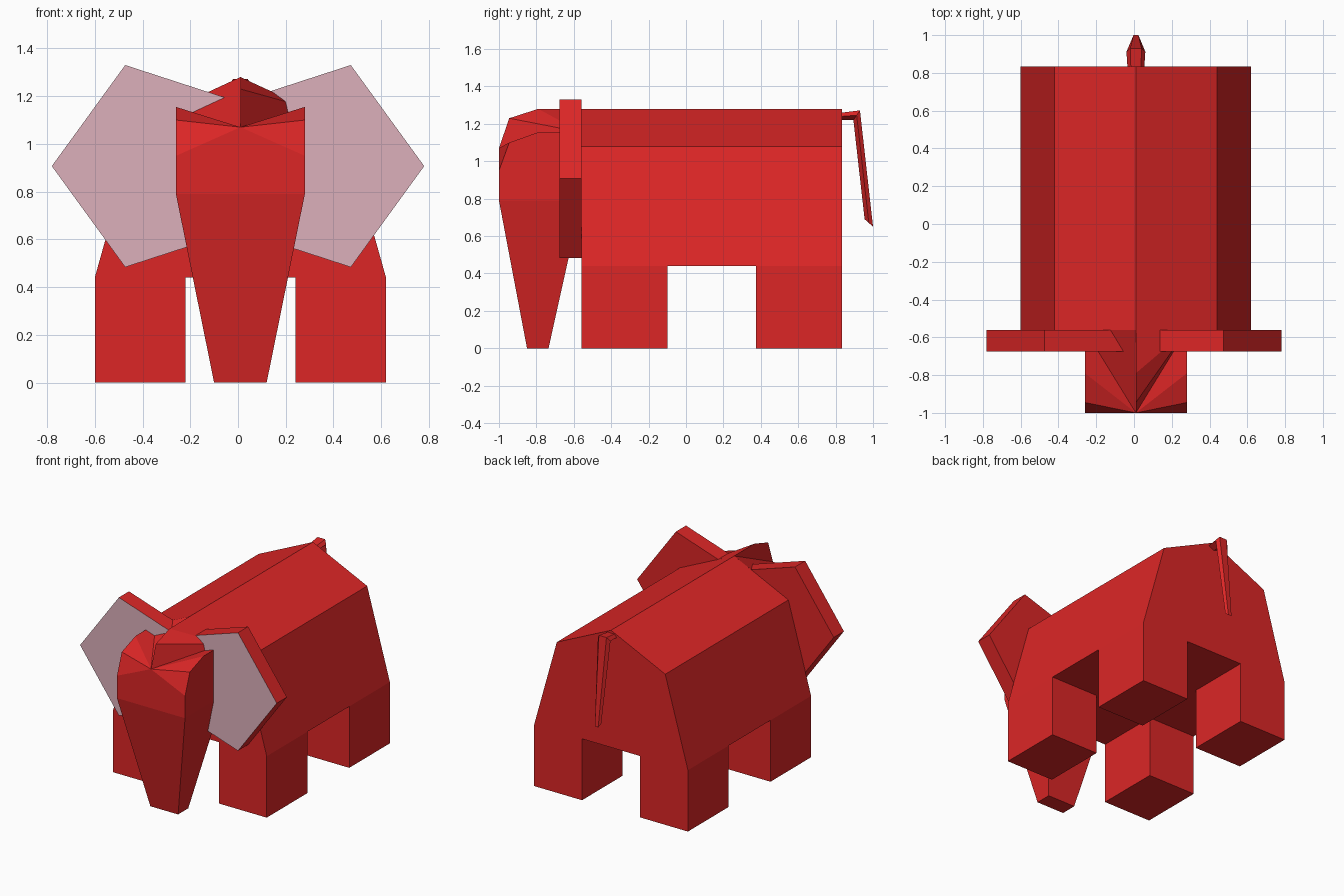
import bpy, bmesh, math

if "Cube" in bpy.data.objects:
    bpy.data.objects.remove(bpy.data.objects["Cube"])

CX = 0.01  # body sits slightly right of the ears' centre


def material(name, rgb):
    m = bpy.data.materials.new(name)
    m.diffuse_color = (*rgb, 1)
    m.use_nodes = True
    m.node_tree.nodes["Principled BSDF"].inputs["Base Color"].default_value = m.diffuse_color
    return m


RED = material("red", (0.716, 0.0194, 0.0194))
PINK = material("dusty pink", (0.716, 0.434, 0.497))


def finish(name, bm, mats=(RED,)):
    bmesh.ops.recalc_face_normals(bm, faces=bm.faces)
    me = bpy.data.meshes.new(name)
    bm.to_mesh(me)
    bm.free()
    ob = bpy.data.objects.new(name, me)
    for m in mats:
        me.materials.append(m)
    bpy.context.collection.objects.link(ob)
    return ob


def prism(profile, y0, y1):
    """Extrude an (x, z) outline along y."""
    bm = bmesh.new()
    rings = [[bm.verts.new((x, y, z)) for x, z in profile] for y in (y0, y1)]
    n = len(profile)
    front = bm.faces.new(rings[0])
    bm.faces.new(rings[1])
    for i in range(n):
        j = (i + 1) % n
        bm.faces.new((rings[0][i], rings[0][j], rings[1][j], rings[1][i]))
    return bm, front


# Body: gabled barrel
half = [(0.61, 0.44), (0.43, 1.08)]
outline = ([(CX + x, z) for x, z in half] + [(CX, 1.28)]
           + [(CX - x, z) for x, z in reversed(half)])
finish("body", prism(outline, -0.56, 0.835)[0])

# Four block legs
for end, y0, y1 in (("front", -0.56, -0.10), ("back", 0.375, 0.835)):
    for side, s in (("left", -1), ("right", 1)):
        a, b = CX + s * 0.23, CX + s * 0.61
        rect = [(a, 0), (b, 0), (b, 0.44), (a, 0.44)]
        finish(f"{end}_{side}_leg", prism(rect, y0, y1)[0])

# Ears: thick regular pentagons with an inset pink front
for side, s in (("left", -1), ("right", 1)):
    pts = [(s * (0.335 + 0.445 * math.cos(k * math.tau / 5)),
            0.907 + 0.445 * math.sin(k * math.tau / 5)) for k in range(5)]
    bm, front = prism(pts, -0.675, -0.56)
    bmesh.ops.inset_region(bm, faces=[front], thickness=0.044, use_even_offset=True)
    front.material_index = 1
    finish(f"{side}_ear", bm, (RED, PINK))

# Head and trunk: side outline (half width, y, z) on both sides, plus a ridge
side_pts = [(0.27, -1, 0.95), (0.27, -0.945, 1.10), (0.27, -0.79, 1.155),
            (0.27, -0.56, 1.155), (0.27, -0.56, 0.79), (0.11, -0.735, 0),
            (0.11, -0.85, 0), (0.27, -1, 0.79)]
ridge = [(-1, 1.07), (-0.945, 1.23), (-0.79, 1.28), (-0.56, 1.28)]
bm = bmesh.new()
L = [bm.verts.new((CX - w, y, z)) for w, y, z in side_pts]
R = [bm.verts.new((CX + w, y, z)) for w, y, z in side_pts]
M = [bm.verts.new((CX, y, z)) for y, z in ridge]
brow = M[0]
for S in (L, R):
    bm.faces.new((S[0], S[1], S[2], S[3], S[4], S[7]))   # cheek
    bm.faces.new((S[7], S[4], S[5], S[6]))               # trunk side
    for i in range(3):                                   # brow creases
        bm.faces.new((brow, S[i], S[i + 1]))
bm.faces.new((brow, L[3], M[3]))
bm.faces.new((brow, M[3], M[2]))
bm.faces.new((brow, M[2], M[1]))
for i in range(3):
    bm.faces.new((R[3], M[i], M[i + 1]))
bm.faces.new((brow, L[0], L[7], R[7], R[0]))             # forehead
bm.faces.new((M[3], R[3], R[4], L[4], L[3]))             # back of head
for a, b in ((7, 6), (6, 5), (5, 4)):                    # trunk front, tip, back
    bm.faces.new((L[a], R[a], R[b], L[b]))
finish("head_and_trunk", bm)

# Tail: bent five-sided tapering bar (inner y,z / outer y,z / half width)
sections = [((0.835, 1.22), (0.835, 1.26), 0.045),
            ((0.895, 1.22), (0.93, 1.272), 0.05),
            ((0.955, 0.69), (1.0, 0.65), 0.022)]
bm = bmesh.new()
rings = []
for inner, outer, w in sections:
    ring = []
    for fx, t in ((0, 0), (1, 0.5), (0.6, 1), (-0.6, 1), (-1, 0.5)):
        y, z = (inner[k] + (outer[k] - inner[k]) * t for k in (0, 1))
        ring.append(bm.verts.new((CX + fx * w, y, z)))
    rings.append(ring)
for a, b in zip(rings, rings[1:]):
    for i in range(5):
        j = (i + 1) % 5
        bm.faces.new((a[i], a[j], b[j], b[i]))
bm.faces.new(rings[0])
bm.faces.new(rings[-1])
finish("tail", bm)
